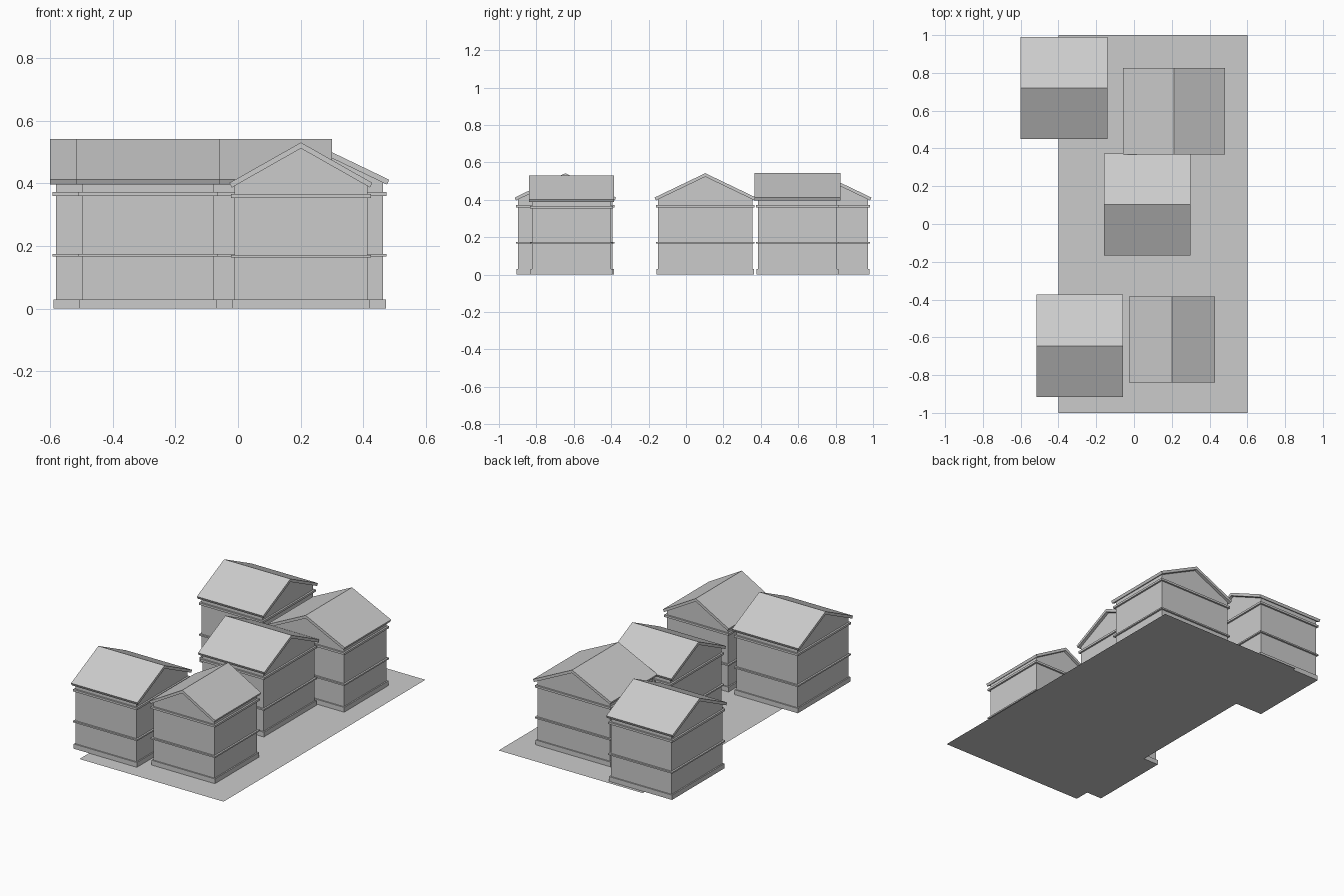
import bpy, math
from mathutils import Matrix

if "Cube" in bpy.data.objects:
    bpy.data.objects.remove(bpy.data.objects["Cube"])


def mesh_object(name, verts, faces, matrix=Matrix.Identity(4)):
    mesh = bpy.data.meshes.new(name)
    mesh.from_pydata([matrix @ Matrix.Translation(v).to_translation() for v in verts], [], faces)
    mesh.update()
    obj = bpy.data.objects.new(name, mesh)
    bpy.context.collection.objects.link(obj)
    return obj


def prism(name, profile, half_len, matrix):
    # profile (across, up) is counter-clockwise, extruded along the ridge
    n = len(profile)
    verts = [(u, s * half_len, z) for s in (-1, 1) for u, z in profile]
    faces = [tuple(range(n)), tuple(reversed(range(n, 2 * n)))]
    faces += [(i, i + n, (i + 1) % n + n, (i + 1) % n) for i in range(n)]
    return mesh_object(name, verts, faces, matrix)


def house(label, cx, cy, turned, hw, hd, roof_hw, roof_hd, ridge, eave, cornice_z, band_z):
    m = Matrix.Translation((cx, cy, 0)) @ Matrix.Rotation(math.pi / 2 if turned else 0, 4, 'Z')
    slope = (ridge - eave) / roof_hw
    t = 0.019                                   # vertical roof thickness
    under = ridge - t

    # walls with gables
    wall_top = under - slope * hw
    prism(label + "_walls", [(-hw, 0), (hw, 0), (hw, wall_top), (0, under), (-hw, wall_top)], hd, m)

    # pitched roof slab with square-cut eaves
    inner = roof_hw - 0.007
    low = under - slope * inner
    prism(label + "_roof", [(0, under), (inner, low), (roof_hw, eave), (0, ridge),
                            (-roof_hw, eave), (-inner, low)], roof_hd, m)

    # plinth, floor band and cornice
    for part, z0, z1, out in (("plinth", 0, 0.03, 0.008),
                              ("floor_band", band_z, band_z + 0.009, 0.011),
                              ("cornice", cornice_z, cornice_z + 0.013, 0.011)):
        w = hw + out
        prism(label + "_" + part, [(-w, z0), (w, z0), (w, z1), (-w, z1)], hd + out, m)


# flat plot
mesh_object("plot", [(-0.4, -1, 0), (0.6, -1, 0), (0.6, 1, 0), (-0.4, 1, 0)], [(0, 1, 2, 3)])

# four large houses: name, centre, ridge along x?
for label, cx, cy, turned in (("back_left_house", -0.37, 0.72, True),
                              ("back_right_house", 0.212, 0.597, False),
                              ("middle_house", 0.07, 0.103, True),
                              ("front_left_house", -0.287, -0.645, True)):
    house(label, cx, cy, turned, 0.252, 0.211, 0.271, 0.23, 0.542, 0.412, 0.36, 0.166)

# narrower front house
house("front_right_house", 0.201, -0.612, False, 0.2125, 0.211, 0.228, 0.228, 0.531, 0.402, 0.354, 0.163)
